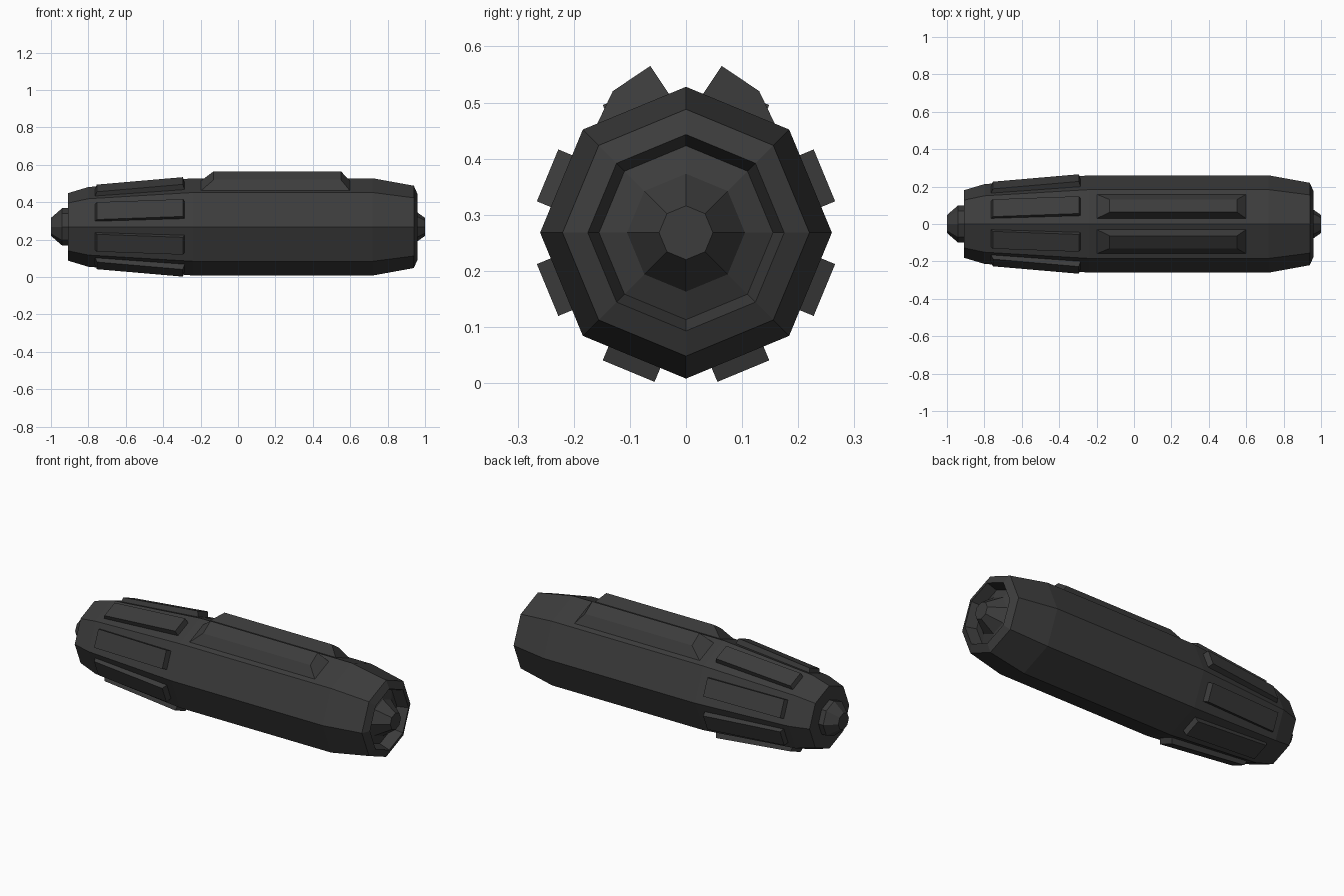
import bpy, bmesh, math
from mathutils import Vector

if "Cube" in bpy.data.objects:
    bpy.data.objects.remove(bpy.data.objects["Cube"], do_unlink=True)

AXIS_Z = 0.268
SIDES = 8

metal = bpy.data.materials.new("dark grey metal")
metal.use_nodes = True
GREY = (0.045, 0.045, 0.045, 1)
metal.diffuse_color = GREY
metal.node_tree.nodes["Principled BSDF"].inputs["Base Color"].default_value = GREY


def finish(name, bm):
    bmesh.ops.recalc_face_normals(bm, faces=bm.faces)
    mesh = bpy.data.meshes.new(name)
    bm.to_mesh(mesh)
    bm.free()
    mesh.materials.append(metal)
    obj = bpy.data.objects.new(name, mesh)
    obj.location.z = AXIS_Z
    bpy.context.collection.objects.link(obj)
    return obj


def lathe(name, profile):
    """Octagonal turned solid along x from (x, radius) pairs, capped at both ends."""
    bm = bmesh.new()
    rings = []
    for x, r in profile:
        angles = [math.tau * i / SIDES for i in range(SIDES)]
        rings.append([bm.verts.new((x, r * math.cos(a), r * math.sin(a))) for a in angles])
    for a, b in zip(rings, rings[1:]):
        for i in range(SIDES):
            j = (i + 1) % SIDES
            bm.faces.new((a[i], a[j], b[j], b[i]))
    bm.faces.new(rings[0])
    bm.faces.new(rings[-1])
    return finish(name, bm)


def plate(name, angle, base, top):
    """Raised block on a body side; corners are (x, sideways, outward)."""
    out = Vector((0, math.cos(angle), math.sin(angle)))
    side = Vector((0, math.sin(angle), -math.cos(angle)))
    bm = bmesh.new()
    low, high = [[bm.verts.new(Vector((x, 0, 0)) + side * s + out * n) for x, s, n in loop]
                 for loop in (base, top)]
    bm.faces.new(low)
    bm.faces.new(high)
    for i in range(4):
        j = (i + 1) % 4
        bm.faces.new((low[i], low[j], high[j], high[i]))
    return finish(name, bm)


# Main casing, with a recessed socket and stepped nozzle at the +x end
lathe("casing", [
    (-0.91, 0.18), (-0.80, 0.213), (-0.24, 0.26), (0.72, 0.26), (0.94, 0.22),
    (0.96, 0.175), (0.90, 0.155), (0.92, 0.105), (1.0, 0.048)])

# Tail knob
lathe("tail_knob", [(-0.90, 0.10), (-0.94, 0.10), (-1.0, 0.048)])

# Tapered ribs around the tail, one on each side
for k in range(SIDES):
    w = 0.05
    base = [(-0.77, -w, 0.18), (-0.77, w, 0.18), (-0.28, w, 0.22), (-0.28, -w, 0.22)]
    top = [(-0.755, -w, 0.224), (-0.755, w, 0.224), (-0.295, w, 0.267), (-0.295, -w, 0.267)]
    plate(f"tail_rib_{k + 1}", math.tau * (k + 0.5) / SIDES, base, top)

# Pair of long bevelled housings on top, mirrored across y
for name, angle, m in (("left_back_housing", 67.5, 1), ("right_front_housing", 112.5, -1)):
    base = [(-0.20, -0.067 * m, 0.238), (0.60, -0.067 * m, 0.238),
            (0.60, 0.074 * m, 0.238), (-0.20, 0.074 * m, 0.238)]
    top = [(-0.13, -0.055 * m, 0.299), (0.55, -0.055 * m, 0.299),
           (0.55, 0.024 * m, 0.283), (-0.13, 0.024 * m, 0.283)]
    plate(name, math.radians(angle), base, top)
